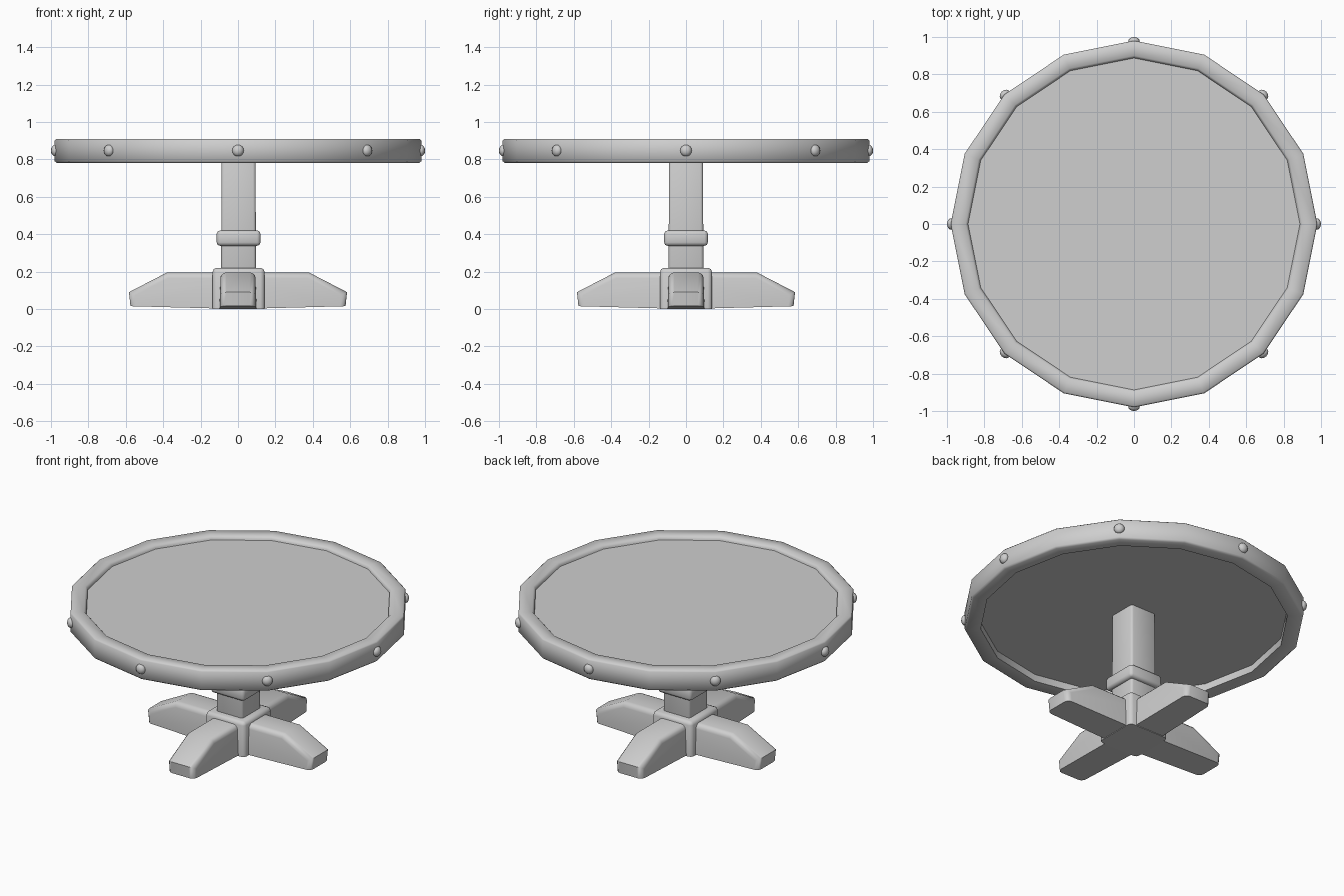
import bpy, bmesh, math
from mathutils import Matrix, Vector

if "Cube" in bpy.data.objects:
    bpy.data.objects.remove(bpy.data.objects["Cube"])

SHADE = (0.62, 0.62, 0.62, 1)
grey = bpy.data.materials.new("plain grey")
grey.use_nodes = True
grey.diffuse_color = SHADE
grey.node_tree.nodes["Principled BSDF"].inputs["Base Color"].default_value = SHADE

SIDES = 16
CENTRE = 0.003  # slight offset of the pedestal along x


def finish(name, bm, angle=50):
    """Turn a bmesh into a smooth-shaded object."""
    bmesh.ops.recalc_face_normals(bm, faces=bm.faces)
    mesh = bpy.data.meshes.new(name)
    bm.to_mesh(mesh)
    bm.free()
    mesh.materials.append(grey)
    obj = bpy.data.objects.new(name, mesh)
    bpy.context.collection.objects.link(obj)
    bpy.ops.object.select_all(action="DESELECT")
    obj.select_set(True)
    bpy.context.view_layer.objects.active = obj
    bpy.ops.object.shade_smooth_by_angle(angle=math.radians(angle))


def soften(bm, edges, width, segments=2):
    bmesh.ops.bevel(bm, geom=edges, offset=width, segments=segments,
                    profile=0.5, affect="EDGES", clamp_overlap=True)


def block(name, half, low, high, bevel, top_scale=1, flat_base=False):
    """Square upright block, optionally tapered to the top or sharp at the base."""
    bm = bmesh.new()
    bmesh.ops.create_cube(bm, size=1)
    for v in bm.verts:
        s = 2 * half * (top_scale if v.co.z > 0 else 1)
        v.co = Vector((v.co.x * s + CENTRE, v.co.y * s, low if v.co.z < 0 else high))
    edges = [e for e in bm.edges
             if not (flat_base and all(v.co.z == low for v in e.verts))]
    soften(bm, edges, bevel)
    finish(name, bm)


def rim():
    """Closed profile swept round the table edge."""
    profile = [(0.887, 0.785), (0.968, 0.78), (0.98, 0.79), (0.98, 0.902),
               (0.972, 0.91), (0.9, 0.91), (0.887, 0.895)]
    bm = bmesh.new()
    rings = []
    for i in range(SIDES):
        a = 2 * math.pi * i / SIDES
        rings.append([bm.verts.new((r * math.cos(a), r * math.sin(a), z)) for r, z in profile])
    n = len(profile)
    for i in range(SIDES):
        p, q = rings[i], rings[(i + 1) % SIDES]
        for j in range(n):
            k = (j + 1) % n
            bm.faces.new((p[j], q[j], q[k], p[k]))
    finish("table_rim", bm, angle=65)


def table_panel(low, high):
    bm = bmesh.new()
    for z in (low, high):
        bm.faces.new([bm.verts.new((0.89 * math.cos(a), 0.89 * math.sin(a), z))
                      for a in (2 * math.pi * i / SIDES for i in range(SIDES))])
    bmesh.ops.bridge_loops(bm, edges=bm.edges[:])
    finish("table_panel", bm)


def stud(i):
    bm = bmesh.new()
    bmesh.ops.create_uvsphere(bm, u_segments=12, v_segments=8, radius=0.031)
    bmesh.ops.scale(bm, vec=(0.75, 1, 1), verts=bm.verts)
    bmesh.ops.transform(bm, verts=bm.verts, matrix=Matrix.Rotation(math.pi * i / 4, 4, "Z")
                        @ Matrix.Translation((0.977, 0, 0.847)))
    finish(f"rim_stud_{i + 1}", bm, angle=60)


def foot(name, turn):
    """Side profile extruded across the foot, rounded along its upper edges and tip."""
    profile = [(0, 0), (0.575, 0.015), (0.583, 0.09), (0.38, 0.195), (0, 0.195)]
    bm = bmesh.new()
    sides = []
    for s in (-1, 1):
        row = []
        for x, z in profile:
            half = 0.102 - (0.008 if z > 0.1 else 0) - (0.01 if x > 0.5 else 0)
            row.append(bm.verts.new((x, s * half, z)))
        bm.faces.new(row)
        sides.append(row)
    for j in range(len(profile)):
        k = (j + 1) % len(profile)
        bm.faces.new((sides[0][j], sides[0][k], sides[1][k], sides[1][j]))
    rounded = [e for e in bm.edges
               if e.verts[0].co.y * e.verts[1].co.y > 0
               and any(v.co.z > 0.05 for v in e.verts)
               and any(v.co.x > 0.1 for v in e.verts)]
    soften(bm, rounded, 0.03, 3)
    bmesh.ops.rotate(bm, verts=bm.verts, matrix=Matrix.Rotation(turn, 3, "Z"))
    finish(name, bm)


# Table top
rim()
table_panel(0.83, 0.887)
for i in range(8):
    stud(i)

# Pedestal
block("post", 0.094, 0.1, 0.85, 0.014, top_scale=0.96)
block("collar", 0.117, 0.338, 0.42, 0.018)
block("hub", 0.139, 0, 0.22, 0.022, flat_base=True)

# Four feet
for i, side in enumerate(("left", "back", "right", "front")):
    foot(f"{side}_foot", i * math.pi / 2)
